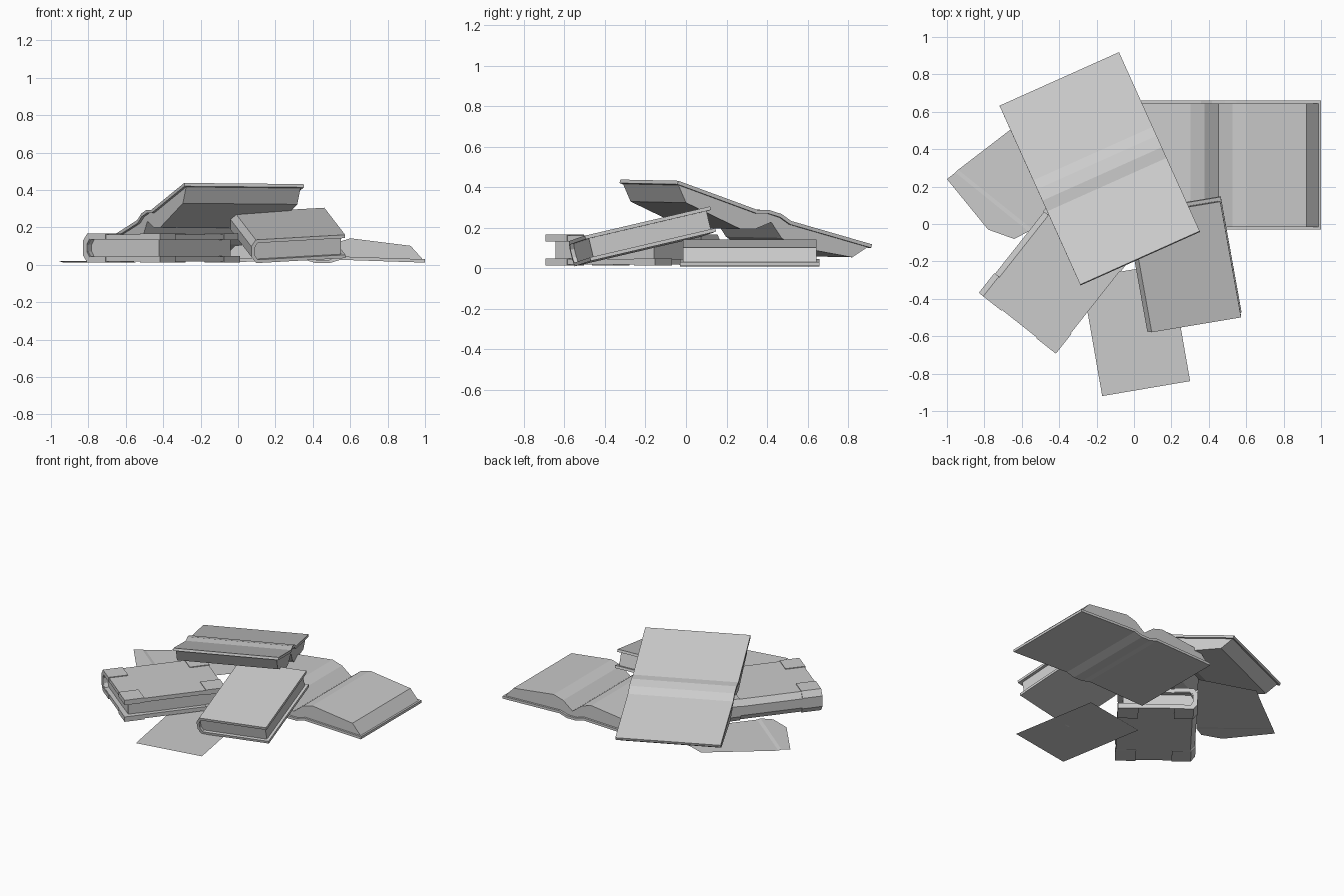
import bpy, bmesh, math
from mathutils import Vector, Matrix

if "Cube" in bpy.data.objects:
    bpy.data.objects.remove(bpy.data.objects["Cube"])


def frame(loc, x, y):
    """Placement matrix from a centre and two edge directions."""
    x = Vector(x).normalized()
    z = x.cross(Vector(y)).normalized()
    y = z.cross(x)
    m = Matrix((x, y, z)).transposed().to_4x4()
    m.translation = Vector(loc)
    return m


def finish(name, bm, mat):
    bmesh.ops.recalc_face_normals(bm, faces=bm.faces)
    me = bpy.data.meshes.new(name)
    bm.to_mesh(me)
    bm.free()
    ob = bpy.data.objects.new(name, me)
    ob.matrix_world = mat
    bpy.context.collection.objects.link(ob)
    return ob


def add_prism(bm, profile, y0, y1):
    """Extrude an x-z outline along y."""
    f = bm.faces.new([bm.verts.new((x, y0, z)) for x, z in profile])
    r = bmesh.ops.extrude_face_region(bm, geom=[f])
    vs = [v for v in r["geom"] if isinstance(v, bmesh.types.BMVert)]
    bmesh.ops.translate(bm, verts=vs, vec=(0, y1 - y0, 0))


def prism(name, profile, y0, y1, mat):
    bm = bmesh.new()
    add_prism(bm, profile, y0, y1)
    return finish(name, bm, mat)


def mirrored(half):
    """Right half outline, spine outward, mirrored to a full left-to-right line."""
    return [(-x, z) for x, z in reversed(half)] + half


def open_book(name, width, mat):
    h = width / 2
    outer = mirrored([(0.035, -0.003), (0.095, 0.015), (0.5475, 0.0)])
    inner = [(x, z + 0.018) for x, z in outer]
    prism(name + "_cover", outer + inner[::-1], -h, h, mat)
    top = [(-0.535, 0.018), (-0.47, 0.09), (-0.15, 0.13), (-0.075, 0.108), (0, 0.05)]
    top += [(-x, z) for x, z in reversed(top[:-1])]
    # pages follow the inside of the cover
    base = mirrored([(0.035, 0.015), (0.095, 0.033)])
    prism(name + "_pages", top + base[::-1], -h + 0.015, h - 0.015, mat)


def c_profile(xr, xl, t, th, ch, cv):
    """Cover section: two boards joined by a chamfered spine on the left."""
    def side(o):
        a, b = xl + o, t / 2 - o
        return [(xr, b), (xl + ch + o * 0.5, b), (a, b - cv + o * 0.5),
                (a, -b + cv - o * 0.5), (xl + ch + o * 0.5, -b), (xr, -b)]
    return side(0) + side(th)[::-1]


def closed_book(name, w, l, t, th, ch, cv, inset, mat):
    prism(name + "_cover", c_profile(w / 2, -w / 2, t, th, ch, cv), -l / 2, l / 2, mat)
    xl, xr, b = -w / 2 + th, w / 2 - inset, t / 2 - th
    k = cv - th / 2
    pages = [(xr, b), (xl + ch - th / 2, b), (xl, b - k), (xl, -b + k),
             (xl + ch - th / 2, -b), (xr, -b)]
    prism(name + "_pages", pages, -l / 2 + inset, l / 2 - inset, mat)


# open book lying face up
open_book("open_book_face_up", 0.69, Matrix.Translation((0.4525, 0.315, 0.012)))

# open book face down across the top of the pile
open_book("open_book_face_down", 0.70,
          frame((-0.184, 0.2975, 0.278), (-0.433, 0.96, -0.315), (0.645, 0.285, -0.005)))

# plain closed book leaning on the pile
ex, ey = Vector((0.48, 0.08, 0.027)), Vector((-0.105, 0.62, 0.145))
n = ex.cross(ey).normalized()
closed_book("leaning_book", 0.51, 0.645, 0.128, 0.018, 0.025, 0.035, 0.02,
            frame(Vector((0.266, -0.232, 0.219)) - n * 0.064, ex, ey))

# flat closed book with reinforced corners
W, L, T = 0.515, 0.68, 0.145
flat = Matrix.Translation((-0.41, -0.26, 0.09)) @ Matrix.Rotation(math.radians(-38.3), 4, 'Z')
closed_book("flat_book", W, L, T, 0.028, 0.03, 0.04, 0.03, flat)

# corner guards: wraps round the spine, clips on the free board corners
e = 0.005
bm = bmesh.new()
for s in (-1, 1):
    y0, y1 = sorted((s * (L / 2 + e), s * (L / 2 - 0.13)))
    add_prism(bm, c_profile(-W / 2 + 0.15, -W / 2 - e, T + 2 * e, 0.03, 0.03, 0.04), y0, y1)
    for k in (-1, 1):
        za, zb = k * (T / 2 + e), k * (T / 2 - 0.03)
        add_prism(bm, [(W / 2 - 0.13, za), (W / 2 + e, za), (W / 2 + e, zb),
                       (W / 2 - 0.13, zb)], y0, y1)
finish("corner_guards", bm, flat)


def sheet(name, strips):
    """Loose sheet made of neighbouring polygons."""
    bm = bmesh.new()
    for poly in strips:
        bm.faces.new([bm.verts.new(p) for p in poly])
    bmesh.ops.remove_doubles(bm, verts=bm.verts, dist=1e-4)
    return finish(name, bm, Matrix())


# loose flat page at the front
sheet("front_page", [[(-0.17, -0.92, 0.012), (0.30, -0.84, 0.012),
                      (0.19, -0.21, 0.012), (-0.28, -0.29, 0.012)]])

# loose torn page on the left with a narrow crease
c1, c2 = (-0.955, 0.275, 0.02), (-0.565, -0.04, 0.02)
d1, d2 = (-0.94, 0.29, 0.014), (-0.55, -0.022, 0.014)
sheet("torn_page", [
    [(-1.0, 0.24, 0.02), (-0.78, -0.03, 0.018), (-0.64, -0.08, 0.018), c2, c1],
    [c1, c2, d2, d1],
    [d1, d2, (-0.15, 0.47, 0.012), (-0.54, 0.60, 0.012), (-0.66, 0.505, 0.012)],
])
